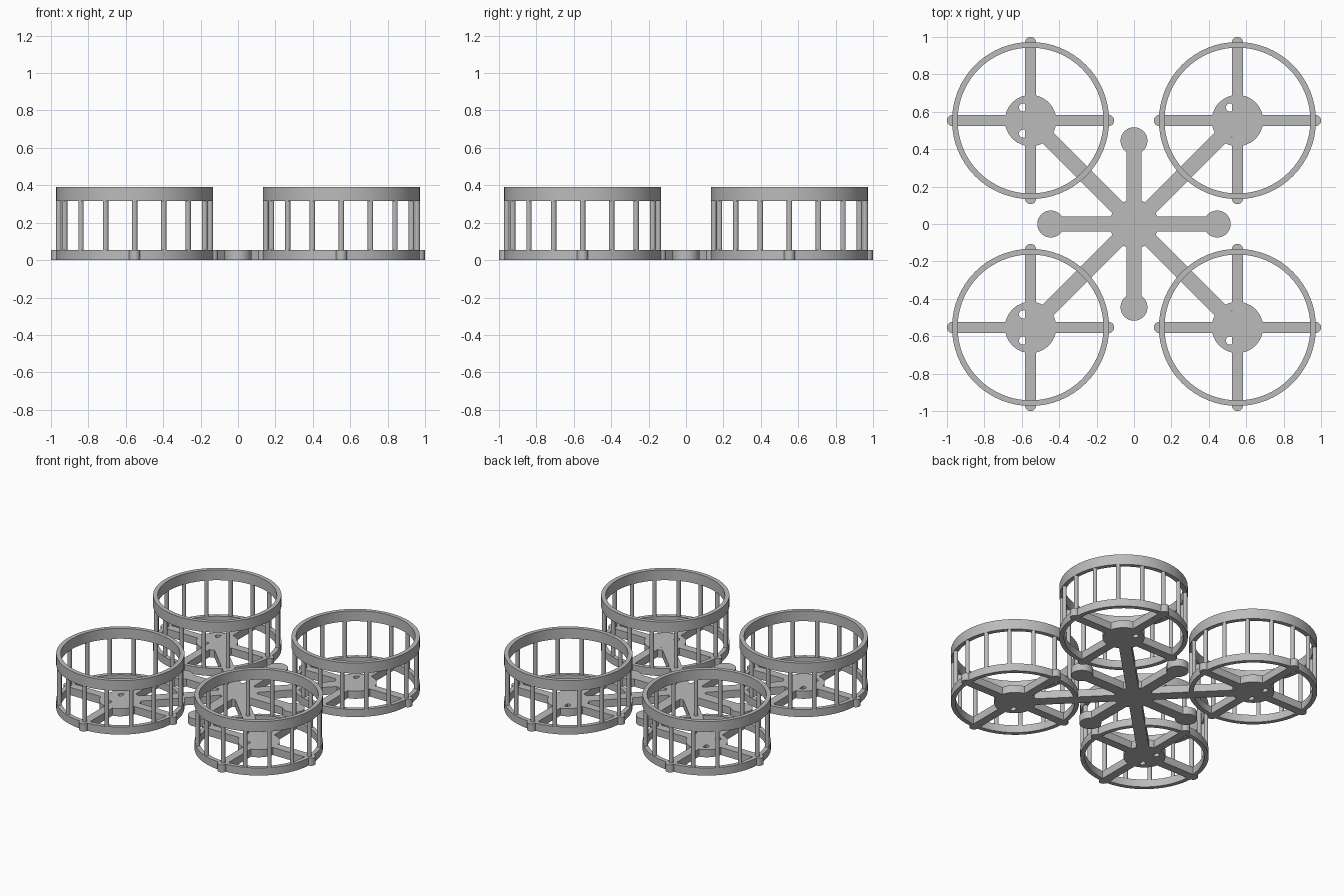
import bpy, bmesh
from math import pi, cos, sin, atan2, hypot
from mathutils import Matrix, Vector

cube = bpy.data.objects.get("Cube")
if cube:
    bpy.data.objects.remove(cube, do_unlink=True)

D = 0.553        # rotor centre offset
BASE = 0.055     # frame thickness
RING_LOW, TOP = 0.315, 0.39
R_OUT, R_IN = 0.42, 0.39

grey = bpy.data.materials.new("frame_grey")
grey.use_nodes = True
colour = (0.5, 0.5, 0.5, 1)
grey.diffuse_color = colour
grey.node_tree.nodes["Principled BSDF"].inputs["Base Color"].default_value = colour


def add_disc(bm, x, y, r, z0, z1, sides=48):
    bmesh.ops.create_cone(bm, cap_ends=True, segments=sides, radius1=r, radius2=r,
                          depth=z1 - z0, matrix=Matrix.Translation((x, y, (z0 + z1) / 2)))


def add_bar(bm, a, b, width):
    dx, dy = b[0] - a[0], b[1] - a[1]
    place = Matrix.Translation(((a[0] + b[0]) / 2, (a[1] + b[1]) / 2, BASE / 2))
    turn = Matrix.Rotation(atan2(dy, dx), 4, 'Z')
    size = Matrix.Diagonal((hypot(dx, dy), width, BASE, 1))
    bmesh.ops.create_cube(bm, size=1, matrix=place @ turn @ size)


def add_ring(bm, x, y, z0, z1, sides=64):
    profile = [(R_IN, z0), (R_OUT, z0), (R_OUT, z1), (R_IN, z1)]
    loops = []
    for i in range(sides):
        t = 2 * pi * i / sides
        loops.append([bm.verts.new((x + r * cos(t), y + r * sin(t), z)) for r, z in profile])
    for i in range(sides):
        p, q = loops[i], loops[(i + 1) % sides]
        for k in range(4):
            n = (k + 1) % 4
            bm.faces.new((p[k], q[k], q[n], p[n]))


def make(name, build, *args):
    bm = bmesh.new()
    build(bm, *args)
    bmesh.ops.recalc_face_normals(bm, faces=bm.faces)
    mesh = bpy.data.meshes.new(name)
    bm.to_mesh(mesh)
    bm.free()
    mesh.materials.append(grey)
    obj = bpy.data.objects.new(name, mesh)
    bpy.context.collection.objects.link(obj)
    return obj


def combine(target, operation, build, *args):
    """Boolean a temporary part into the target and discard the part."""
    part = make("helper", build, *args)
    mod = target.modifiers.new("cut", 'BOOLEAN')
    mod.operation, mod.solver, mod.object = operation, 'EXACT', part
    graph = bpy.context.evaluated_depsgraph_get()
    mesh = bpy.data.meshes.new_from_object(target.evaluated_get(graph))
    target.modifiers.clear()
    target.data = mesh
    bpy.data.objects.remove(part, do_unlink=True)


def smooth(obj):
    bpy.ops.object.select_all(action='DESELECT')
    obj.select_set(True)
    bpy.context.view_layer.objects.active = obj
    bpy.ops.object.shade_smooth_by_angle(angle=0.5)


corners = [(sx * D, sy * D) for sx in (-1, 1) for sy in (-1, 1)]
directions = [(1, 0), (0, 1), (-1, 0), (0, -1)]


# Motor mounts with paired screw holes
def hubs(bm):
    for x, y in corners:
        add_disc(bm, x, y, 0.137, 0, BASE)


def screw_holes(bm):
    for x, y in corners:
        for s in (-1, 1):
            add_disc(bm, x - 0.04, y + s * 0.07, 0.022, -0.02, BASE + 0.02, 20)


frame = make("frame", hubs)
combine(frame, 'DIFFERENCE', screw_holes)

# Diagonal arms, centre plate, and short arms with landing pads
combine(frame, 'UNION', add_disc, 0, 0, 0.13, 0, BASE)
for x, y in corners:
    combine(frame, 'UNION', add_bar, (0, 0), (x, y), 0.082)
for dx, dy in directions:
    combine(frame, 'UNION', add_bar, (0, 0), (dx * 0.445, dy * 0.445), 0.08)
    combine(frame, 'UNION', add_disc, dx * 0.445, dy * 0.445, 0.072, 0, BASE)

# Cross spokes with rounded tips, and lower guard rings
for x, y in corners:
    for dx, dy in directions:
        tip = (x + dx * 0.417, y + dy * 0.417)
        combine(frame, 'UNION', add_bar, (x, y), tip, 0.06)
        combine(frame, 'UNION', add_disc, *tip, 0.03, 0, BASE, 24)
    combine(frame, 'UNION', add_ring, x, y, 0, BASE)
smooth(frame)


# Upper guard rings on upright posts
def guard(bm, x, y):
    add_ring(bm, x, y, RING_LOW, TOP)
    for i in range(16):
        t = 2 * pi * i / 16
        add_disc(bm, x + 0.405 * cos(t), y + 0.405 * sin(t), 0.0145,
                 BASE - 0.01, RING_LOW + 0.01, 12)


for x, y in corners:
    name = f"guard_{'front' if y < 0 else 'back'}_{'left' if x > 0 else 'right'}"
    smooth(make(name, guard, x, y))
